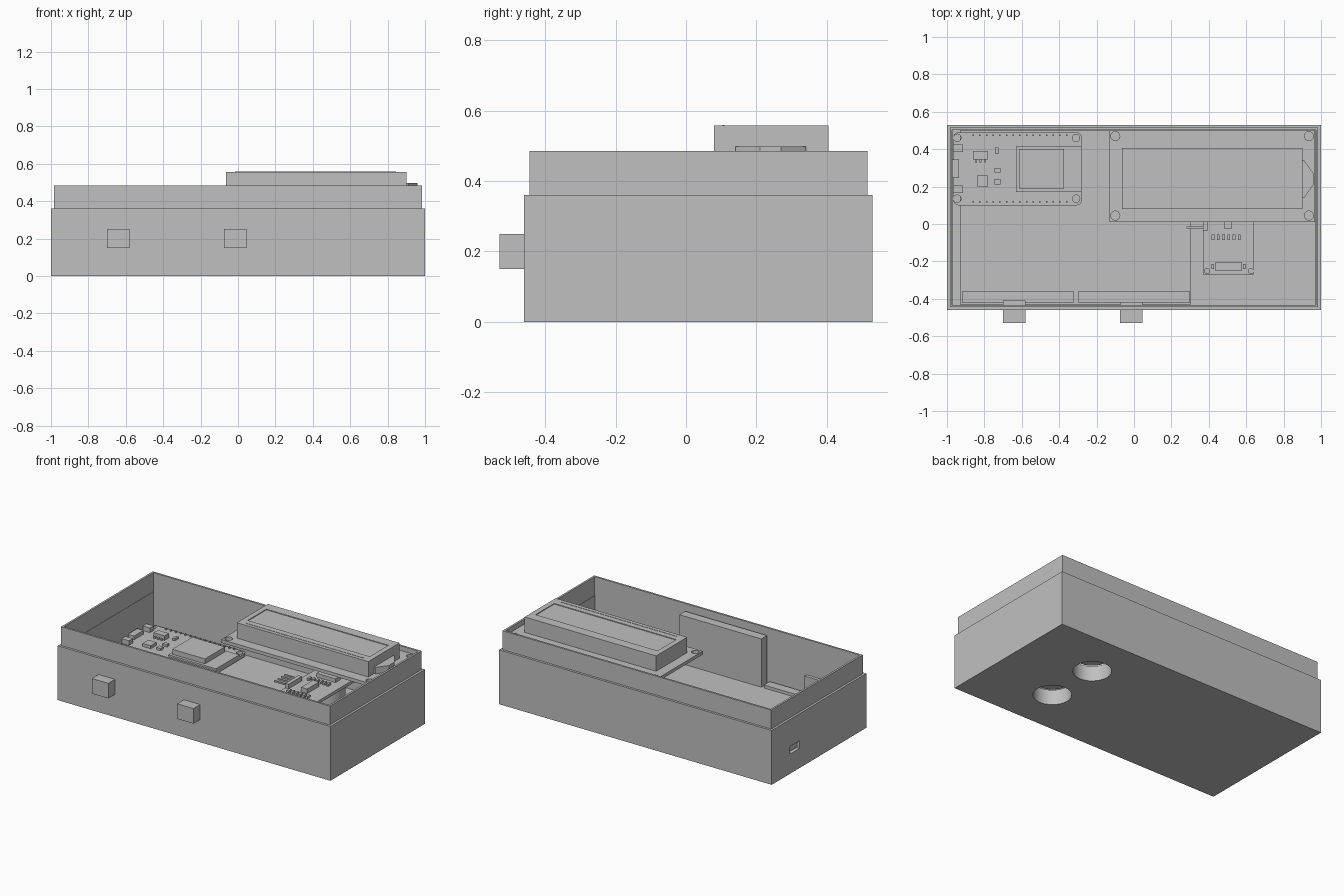
import bpy, bmesh, math
from mathutils import Matrix

cube = bpy.data.objects.get("Cube")
if cube:
    bpy.data.objects.remove(cube, do_unlink=True)

grey = bpy.data.materials.new("plain grey")
grey.use_nodes = True
grey.diffuse_color = (0.53, 0.53, 0.53, 1)
grey.node_tree.nodes["Principled BSDF"].inputs["Base Color"].default_value = grey.diffuse_color


def add_box(bm, x0, x1, y0, y1, z0, z1):
    m = Matrix.Translation(((x0 + x1) / 2, (y0 + y1) / 2, (z0 + z1) / 2))
    bmesh.ops.create_cube(bm, size=1, matrix=m @ Matrix.Diagonal((x1 - x0, y1 - y0, z1 - z0, 1)))


def add_cyl(bm, x, y, r, z0, z1, sides=32):
    bmesh.ops.create_cone(bm, cap_ends=True, segments=sides, radius1=r, radius2=r, depth=z1 - z0,
                          matrix=Matrix.Translation((x, y, (z0 + z1) / 2)))


def finish(name, bm, smooth=False):
    me = bpy.data.meshes.new(name)
    bm.to_mesh(me)
    bm.free()
    me.materials.append(grey)
    ob = bpy.data.objects.new(name, me)
    bpy.context.collection.objects.link(ob)
    if smooth:
        round_off(ob)
    return ob


def round_off(ob):
    bpy.ops.object.select_all(action='DESELECT')
    ob.select_set(True)
    bpy.context.view_layer.objects.active = ob
    bpy.ops.object.shade_smooth_by_angle(angle=math.radians(30))


def boxes(name, *items):
    bm = bmesh.new()
    for b in items:
        add_box(bm, *b)
    return finish(name, bm)


def cyls(name, *items):
    bm = bmesh.new()
    for c in items:
        add_cyl(bm, *c)
    return finish(name, bm, True)


def cut(ob, cutter):
    # subtract a helper shape, then discard it
    cutter.hide_render = True
    mod = ob.modifiers.new("cut", 'BOOLEAN')
    mod.operation = 'DIFFERENCE'
    mod.solver = 'EXACT'
    mod.object = cutter
    bpy.ops.object.select_all(action='DESELECT')
    ob.select_set(True)
    bpy.context.view_layer.objects.active = ob
    bpy.ops.object.modifier_apply(modifier=mod.name)
    bpy.data.objects.remove(cutter, do_unlink=True)
    round_off(ob)


def holes(ob, xs, ys, r, z0, z1):
    cut(ob, cyls("hole_cutter", *[(x, y, r, z0, z1, 24) for x in xs for y in ys]))


# Open case with a stepped upper lip, port slot and sensor holes
SENSOR_X, SENSOR_Y = 0.505, (-0.15, 0.217)
case = boxes("case", (-1, 1, -0.46, 0.53, 0, 0.36))
lip = boxes("case_lip", (-0.985, 0.985, -0.445, 0.515, 0.36, 0.485))
cut(case, boxes("cavity_cutter", (-0.97, 0.97, -0.432, 0.502, 0.1, 0.6)))
cut(lip, boxes("lip_cutter", (-0.972, 0.972, -0.432, 0.502, 0.3, 0.6)))
cut(case, boxes("port_cutter", (-1.1, -0.9, 0.24, 0.34, 0.13, 0.18)))
holes(case, (SENSOR_X,), SENSOR_Y, 0.115, -0.1, 0.2)

# Tray that carries the boards
boxes("tray", (-0.93, 0.305, -0.43, 0.5, 0.1, 0.12))

# Upright button boards, stems and push buttons
boxes("tall_button_board", (-0.3, 0.3, -0.42, -0.36, 0.12, 0.44))
boxes("low_button_board", (-0.92, -0.32, -0.42, -0.36, 0.11, 0.14))
for side, x in (("right", -0.64), ("centre", -0.015)):
    boxes(side + "_button", (x - 0.06, x + 0.06, -0.53, -0.41, 0.15, 0.25))

# Controller board with rounded corners
Z = 0.147
board = boxes("controller_board", (-0.965, -0.28, 0.1, 0.49, 0.125, Z))
bm = bmesh.new()
bm.from_mesh(board.data)
upright = [e for e in bm.edges if abs(e.verts[0].co.z - e.verts[1].co.z) > 0.01]
bmesh.ops.bevel(bm, geom=upright, offset=0.025, segments=5, affect='EDGES', profile=0.5)
bm.to_mesh(board.data)
bm.free()
holes(board, (-0.95 + 0.005, -0.31), (0.135, 0.46), 0.02, 0.1, 0.2)
boxes("radio_module", (-0.63, -0.28, 0.17, 0.415, Z, Z + 0.012))
boxes("radio_shield", (-0.615, -0.375, 0.19, 0.4, Z, Z + 0.045))
boxes("port_socket", (-0.985, -0.935, 0.245, 0.345, Z - 0.01, Z + 0.025))
boxes("controller_switches", *[(-0.968, -0.915, y - 0.02, y + 0.02, Z, Z + 0.03) for y in (0.185, 0.405)])
boxes("controller_chips",
      (-0.86, -0.78, 0.345, 0.39, Z, Z + 0.03), (-0.84, -0.78, 0.2, 0.26, Z, Z + 0.02),
      (-0.742, -0.725, 0.375, 0.41, Z, Z + 0.015), (-0.745, -0.715, 0.275, 0.3, Z, Z + 0.015),
      (-0.745, -0.715, 0.21, 0.24, Z, Z + 0.015),
      *[(x - 0.005, x + 0.005, 0.33, 0.345, Z, Z + 0.01) for x in (-0.845, -0.82, -0.795)])
boxes("controller_pins", *[(-0.86 + i * 0.0357 - 0.004, -0.86 + i * 0.0357 + 0.004,
                            y - 0.004, y + 0.004, 0.12, Z + 0.01)
                           for i in range(15) for y in (0.118, 0.475)])

# Display board with bezel, recessed window and side lamp
D = 0.455
panel = boxes("display_board", (-0.13, 0.968, 0.01, 0.5, D - 0.022, D))
holes(panel, (-0.1, 0.935), (0.045, 0.47), 0.024, 0.4, 0.5)
bezel = boxes("display_bezel", (-0.065, 0.9, 0.08, 0.405, D, 0.557))
cut(bezel, boxes("window_cutter", (-0.03, 0.865, 0.145, 0.34, 0.552, 0.6)))
boxes("bezel_strip", (-0.015, 0.845, 0.103, 0.109, 0.556, 0.559))
boxes("display_pins", *[(0.01 + i * 0.033 - 0.004, 0.01 + i * 0.033 + 0.004, 0.476, 0.484, D - 0.03, D + 0.008)
                        for i in range(16)])
bm = bmesh.new()
outline = ((0.9, 0.14), (0.91, 0.14), (0.96, 0.21), (0.96, 0.27), (0.91, 0.34), (0.9, 0.34))
face = bm.faces.new([bm.verts.new((x, y, D)) for x, y in outline])
top = bmesh.ops.extrude_face_region(bm, geom=[face])
bmesh.ops.translate(bm, vec=(0, 0, 0.043), verts=[v for v in top["geom"] if isinstance(v, bmesh.types.BMVert)])
bmesh.ops.recalc_face_normals(bm, faces=bm.faces)
finish("display_lamp", bm)

# Distance sensor facing down through the floor
S = 0.285
sensor = boxes("sensor_board", (0.37, 0.64, -0.27, 0.345, S - 0.02, S))
holes(sensor, (0.39, 0.625), (-0.252, 0.327), 0.014, 0.2, 0.4)
cyls("sensor_cans", *[(SENSOR_X, y, 0.108, 0.1, S - 0.02, 48) for y in SENSOR_Y])
boxes("sensor_chips",
      (0.435, 0.575, -0.25, -0.203, S, S + 0.025), (0.435, 0.575, 0.2, 0.25, S, S + 0.025),
      (0.48, 0.525, -0.025, 0.1, S, S + 0.03),
      *[(0.415 + i * 0.028, 0.43 + i * 0.028, y, y + 0.03, S, S + 0.015)
        for i in range(6) for y in (-0.085, 0.13)],
      *[(x - 0.007, x + 0.007, -0.24, -0.213, S, S + 0.012) for x in (0.422, 0.59)])
boxes("sensor_header", (0.37, 0.395, -0.035, 0.105, S, S + 0.03))
boxes("sensor_pins", *[(0.28, 0.38, y - 0.005, y + 0.005, S + 0.01, S + 0.02)
                       for y in (-0.018, 0.018, 0.053, 0.088)])
